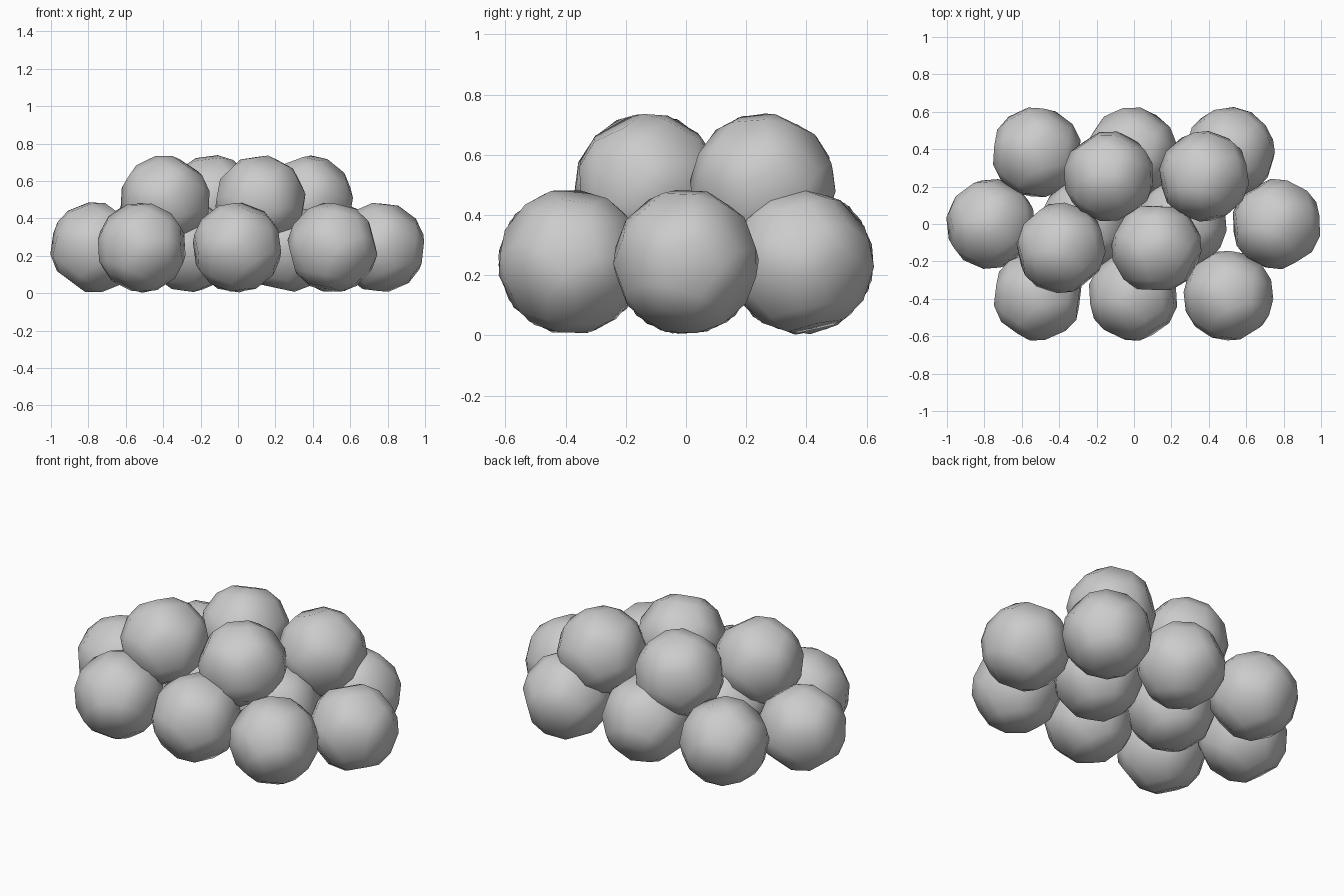
import bpy, bmesh, math, random
from mathutils import Euler

if "Cube" in bpy.data.objects:
    bpy.data.objects.remove(bpy.data.objects["Cube"])

random.seed(4)

# Rounded dodecahedron: dual of an icosahedron with bevelled edges
ico = bmesh.new()
bmesh.ops.create_icosphere(ico, subdivisions=1, radius=1)
centres = [f.calc_center_median().normalized() * 0.280 for f in ico.faces]
ico.free()

bm = bmesh.new()
for c in centres:
    bm.verts.new(c)
bmesh.ops.convex_hull(bm, input=bm.verts[:])
bmesh.ops.dissolve_limit(bm, angle_limit=math.radians(5),
                         verts=bm.verts[:], edges=bm.edges[:])
bmesh.ops.bevel(bm, geom=bm.edges[:], offset=0.057, offset_type='OFFSET',
                segments=1, affect='EDGES')
bmesh.ops.recalc_face_normals(bm, faces=bm.faces[:])
for f in bm.faces:
    f.smooth = True
mesh = bpy.data.meshes.new("rounded_stone")
bm.to_mesh(mesh)
bm.free()


def stone(name, x, y, z):
    ob = bpy.data.objects.new(name, mesh)
    ob.location = (x, y, z)
    ob.rotation_euler = Euler([random.uniform(0, math.tau) for _ in range(3)])
    bpy.context.collection.objects.link(ob)


# Bottom layer: rows of three, four and three
for y, xs in ((-0.383, (-0.515, -0.005, 0.505)),
              (0.0, (-0.765, -0.26, 0.255, 0.762)),
              (0.383, (-0.52, -0.01, 0.512))):
    for x in xs:
        stone("bottom_stone", x, y, 0.245)

# Top layer: two rows of two, resting in the gaps
for y, xs in ((-0.128, (-0.39, 0.12)), (0.255, (-0.135, 0.375))):
    for x in xs:
        stone("top_stone", x, y, 0.496)
